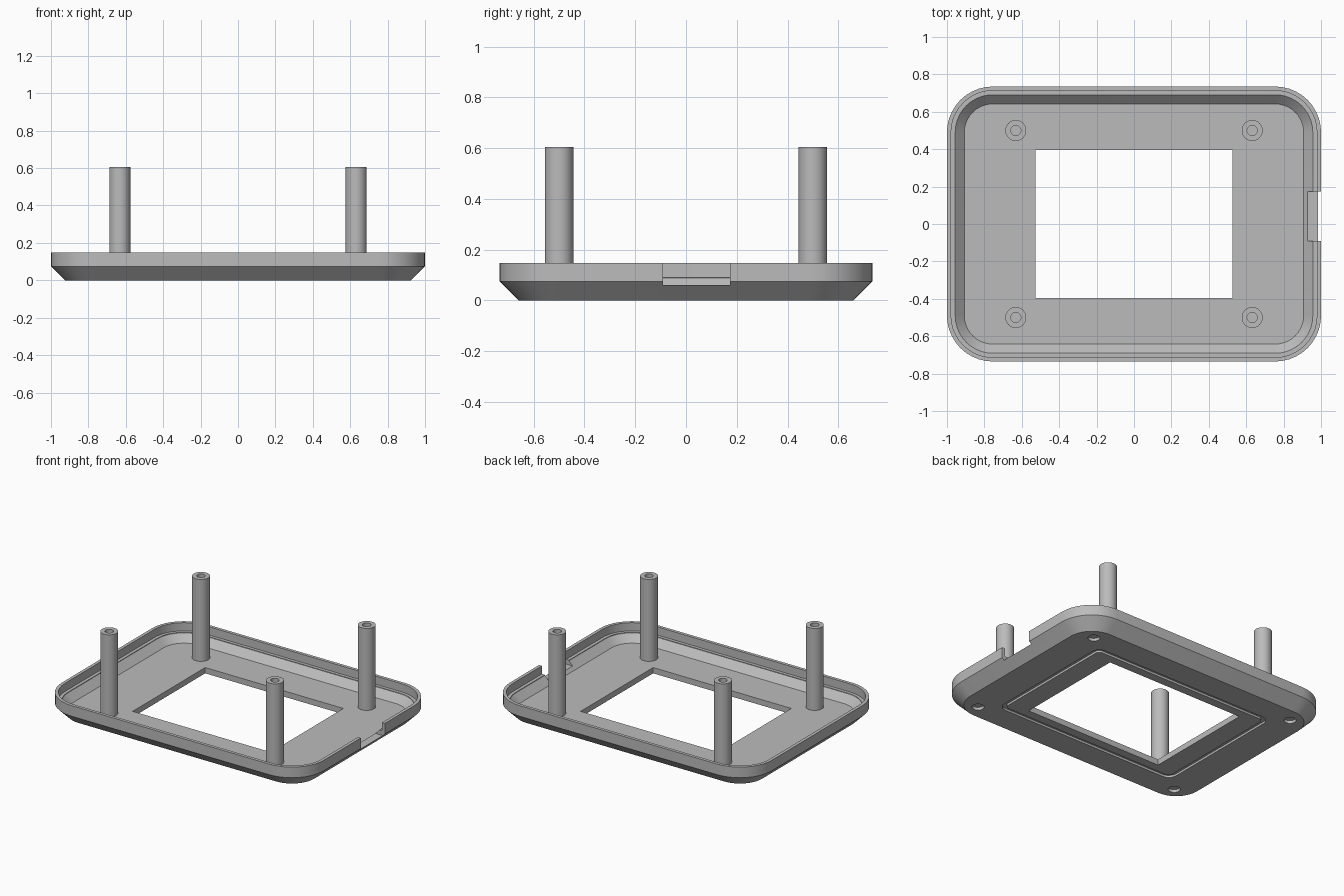
import bpy, bmesh, math

cube = bpy.data.objects.get("Cube")
if cube:
    bpy.data.objects.remove(cube, do_unlink=True)

grey = bpy.data.materials.new("plain_grey")
grey.use_nodes = True
COLOR = (0.5, 0.5, 0.5, 1)
grey.diffuse_color = COLOR
grey.node_tree.nodes["Principled BSDF"].inputs["Base Color"].default_value = COLOR

HX, HY, CORNER = 1.0, 0.735, 0.245   # outer half sizes and corner radius
FLOOR = 0.04                         # inside floor height
RIM = 0.148                          # height of the tray rim


def rounded(hx, hy, r, z, steps=10):
    """Points of a rounded rectangle at height z."""
    pts = []
    for q, (sx, sy) in enumerate([(1, 1), (-1, 1), (-1, -1), (1, -1)]):
        for i in range(steps + 1):
            a = math.pi / 2 * (q + i / steps)
            pts.append((sx * (hx - r) + r * math.cos(a),
                        sy * (hy - r) + r * math.sin(a), z))
    return pts


def circle(r, z, n=32):
    return [(r * math.cos(math.tau * i / n), r * math.sin(math.tau * i / n), z) for i in range(n)]


def loft(name, rings, location=(0, 0, 0), closed=False):
    """Skin a stack of rings; cap the ends, or join last to first."""
    bm = bmesh.new()
    loops = [[bm.verts.new(p) for p in ring] for ring in rings]
    pairs = list(zip(loops, loops[1:]))
    if closed:
        pairs.append((loops[-1], loops[0]))
    else:
        bm.faces.new(loops[0])
        bm.faces.new(loops[-1])
    for a, b in pairs:
        for i in range(len(a)):
            j = (i + 1) % len(a)
            bm.faces.new((a[i], a[j], b[j], b[i]))
    bmesh.ops.recalc_face_normals(bm, faces=bm.faces)
    mesh = bpy.data.meshes.new(name)
    bm.to_mesh(mesh)
    bm.free()
    mesh.materials.append(grey)
    obj = bpy.data.objects.new(name, mesh)
    bpy.context.collection.objects.link(obj)
    obj.location = location
    return obj


def box(name, x0, x1, y0, y1, z0, z1):
    corners = [(x0, y0), (x1, y0), (x1, y1), (x0, y1)]
    return loft(name, [[(x, y, z) for x, y in corners] for z in (z0, z1)])


def smooth(obj):
    bpy.ops.object.select_all(action="DESELECT")
    obj.select_set(True)
    bpy.context.view_layer.objects.active = obj
    bpy.ops.object.shade_smooth_by_angle(angle=math.radians(30))


# Tray: chamfered outside, stepped rim, sloped inside wall (inset, height)
profile = [(0.075, 0), (0, 0.075), (0, RIM), (0.022, RIM), (0.022, 0.092),
           (0.044, 0.092), (0.044, 0.088), (0.093, FLOOR)]
tray = loft("tray", [rounded(HX - d, HY - d, CORNER - d, z) for d, z in profile])

# Cutters: window, cable notch, seal groove and four foot recesses
cutters = [
    box("window_cutter", -0.527, 0.527, -0.395, 0.395, -0.1, 0.2),
    box("notch_cutter", 0.85, 1.1, -0.09, 0.173, 0.06, 0.3),
    loft("groove_cutter", [rounded(0.70 - d, 0.485 - d, 0.06 - d, z, 6)
                           for d, z in [(0, -0.02), (0, 0.015), (0.03, 0.015), (0.03, -0.02)]],
         closed=True),
]
for sx in (-1, 1):
    for sy in (-1, 1):
        cutters.append(loft("foot_cutter", [circle(0.038, -0.05), circle(0.038, 0.02)],
                            (sx * 0.80, sy * 0.563, 0)))

for cutter in cutters:
    cutter.hide_render = True
    mod = tray.modifiers.new(cutter.name, "BOOLEAN")
    mod.operation = "DIFFERENCE"
    mod.solver = "EXACT"
    mod.object = cutter
bpy.context.view_layer.update()
final = bpy.data.meshes.new_from_object(tray.evaluated_get(bpy.context.evaluated_depsgraph_get()))
tray.modifiers.clear()
tray.data = final
for cutter in cutters:
    bpy.data.objects.remove(cutter, do_unlink=True)
smooth(tray)

# Four hollow screw posts
for side, sx in (("left", 1), ("right", -1)):
    for end, sy in (("front", -1), ("back", 1)):
        post = loft(f"{end}_{side}_post",
                    [circle(0.056, FLOOR - 0.005), circle(0.056, 0.605),
                     circle(0.027, 0.605), circle(0.027, 0.2)],
                    (sx * 0.632, sy * 0.5, 0))
        smooth(post)
